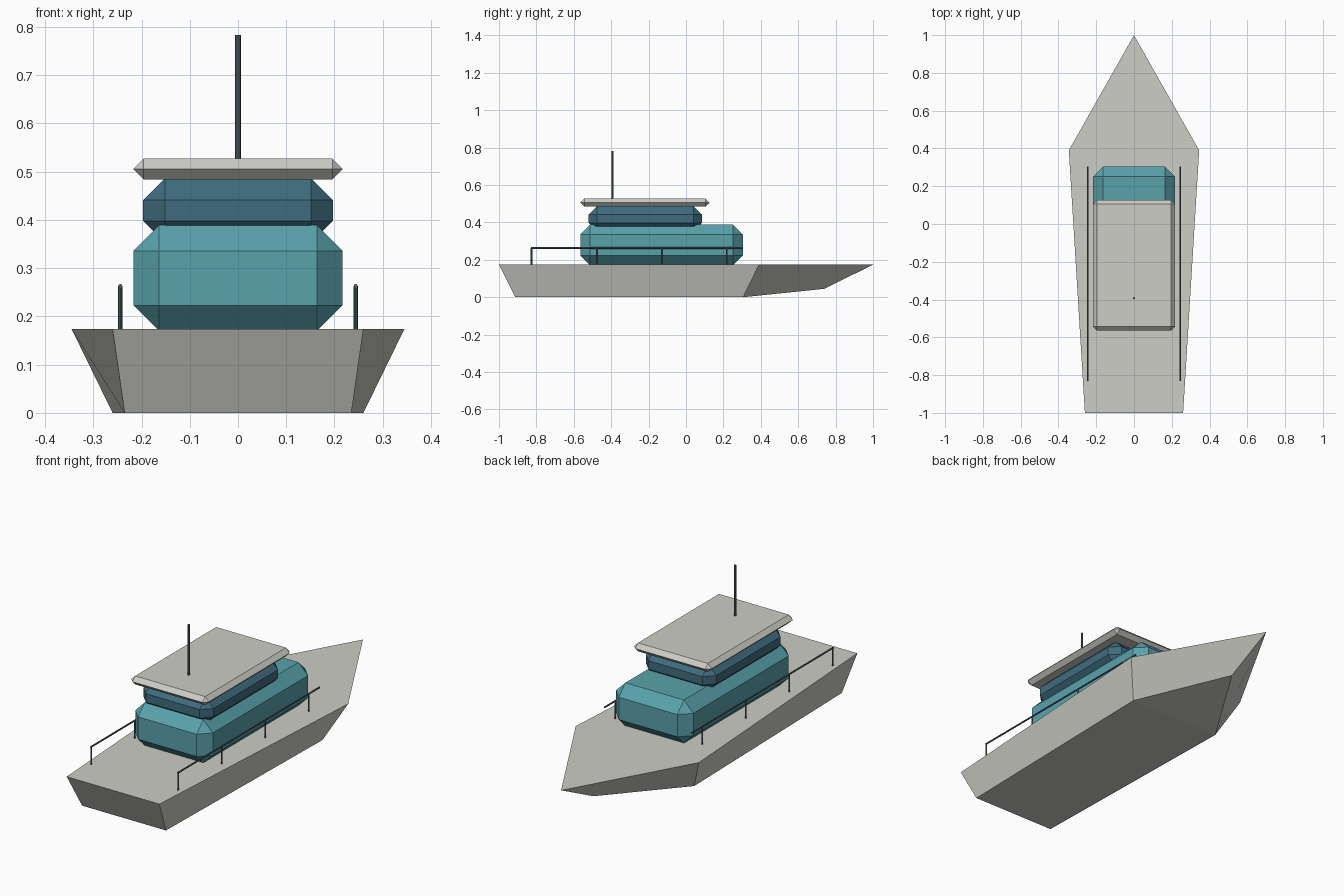
import bpy, bmesh
from mathutils import Vector

if "Cube" in bpy.data.objects:
    bpy.data.objects.remove(bpy.data.objects["Cube"])


def material(name, color):
    m = bpy.data.materials.new(name)
    m.diffuse_color = (*color, 1)
    m.use_nodes = True
    m.node_tree.nodes["Principled BSDF"].inputs["Base Color"].default_value = m.diffuse_color
    return m


def finish(name, bm, mat=None):
    bmesh.ops.recalc_face_normals(bm, faces=bm.faces)
    me = bpy.data.meshes.new(name)
    bm.to_mesh(me)
    bm.free()
    ob = bpy.data.objects.new(name, me)
    bpy.context.collection.objects.link(ob)
    if mat:
        me.materials.append(mat)
    return ob


def chamfered_box(name, lo, hi, width, mat=None):
    lo, hi = Vector(lo), Vector(hi)
    bm = bmesh.new()
    bmesh.ops.create_cube(bm, size=1)
    bmesh.ops.scale(bm, vec=hi - lo, verts=bm.verts)
    bmesh.ops.translate(bm, vec=(lo + hi) / 2, verts=bm.verts)
    ob = finish(name, bm, mat)
    bev = ob.modifiers.new("chamfer", "BEVEL")
    bev.width, bev.segments = width, 1
    return ob


def rod(name, a, b, radius, mat, sides=8):
    a, b = Vector(a), Vector(b)
    d = b - a
    bpy.ops.mesh.primitive_cylinder_add(
        vertices=sides, radius=radius, depth=d.length, location=(a + b) / 2,
        rotation=d.to_track_quat("Z", "Y").to_euler())
    ob = bpy.context.object
    ob.name = name
    ob.data.materials.append(mat)
    return ob


teal = material("teal", (0.10, 0.36, 0.41))
navy = material("dark_blue", (0.05, 0.15, 0.21))
steel = material("dark_steel", (0.09, 0.13, 0.14))
cream = material("pale_grey", (0.60, 0.61, 0.56))

# Hull: flared deck outline above a narrower keel outline with raised forefoot
bm = bmesh.new()
deck = [bm.verts.new(p) for p in [
    (-0.26, -1, 0.174), (0.26, -1, 0.174), (0.345, 0.39, 0.174),
    (0, 1, 0.174), (-0.345, 0.39, 0.174)]]
keel = [bm.verts.new(p) for p in [
    (-0.235, -0.912, 0), (0.235, -0.912, 0), (0.26, 0.305, 0),
    (0, 0.74, 0.045), (-0.26, 0.305, 0)]]
bm.faces.new(deck)
bm.faces.new([keel[i] for i in (0, 1, 2, 4)])
bm.faces.new(keel[2:])
for i in range(5):
    j = (i + 1) % 5
    bm.faces.new((deck[i], deck[j], keel[j], keel[i]))
finish("hull", bm, cream)

# Superstructure
chamfered_box("lower_cabin", (-0.217, -0.565, 0.17), (0.217, 0.304, 0.389), 0.053, teal)
chamfered_box("upper_cabin", (-0.197, -0.522, 0.352), (0.197, 0.085, 0.487), 0.046, navy)
chamfered_box("roof", (-0.217, -0.565, 0.484), (0.217, 0.126, 0.527), 0.0213, cream)

# Mast
rod("mast", (0, -0.393, 0.52), (0, -0.393, 0.783), 0.0058, steel)

# Side railings
for side, x in (("left", -0.244), ("right", 0.244)):
    rod(f"{side}_rail", (x, -0.83, 0.263), (x, 0.304, 0.263), 0.0042, steel)
    for k in range(4):
        y = -0.826 + 0.348 * k
        rod(f"{side}_rail_post_{k + 1}", (x, y, 0.17), (x, y, 0.263), 0.0042, steel)
